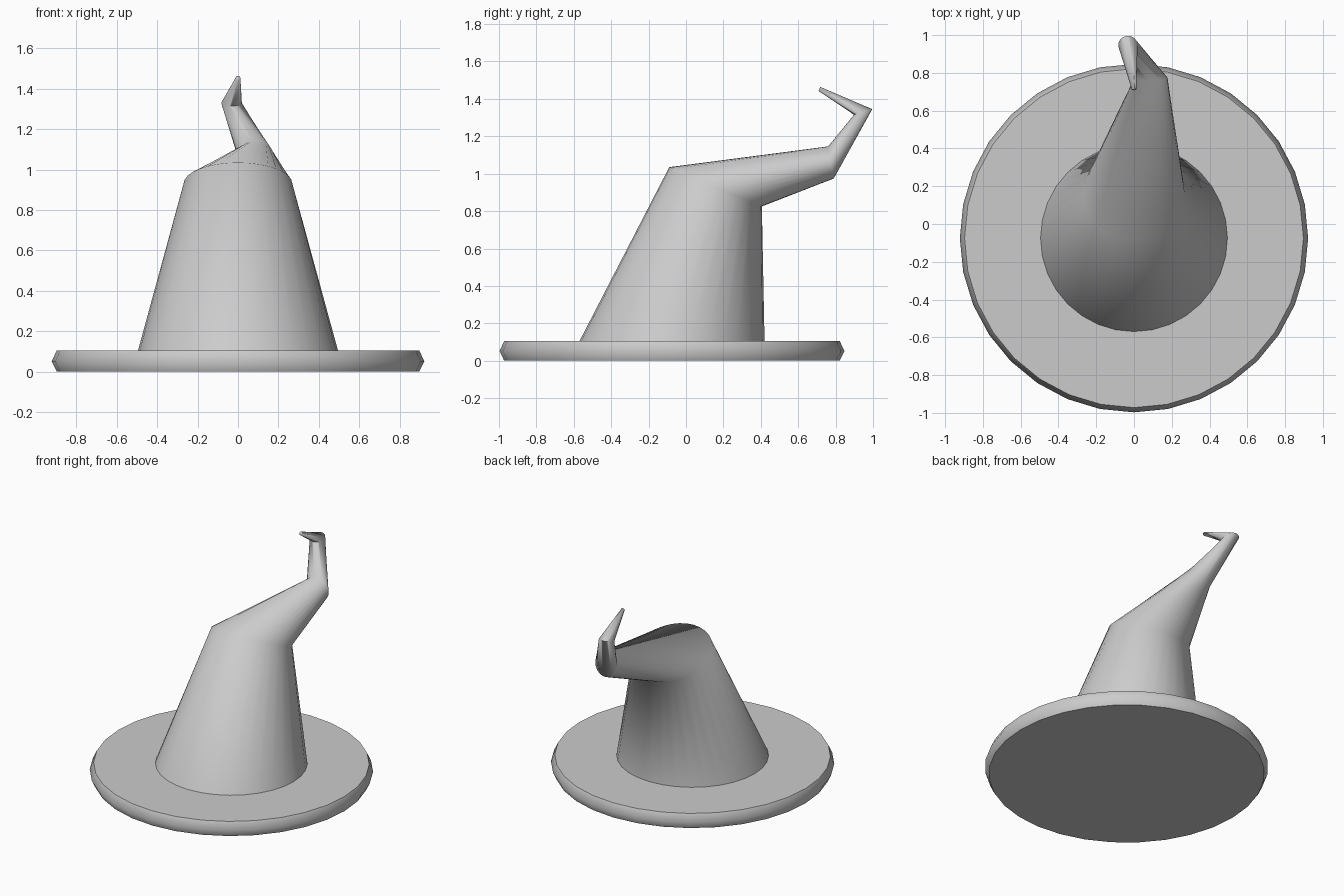
import bpy, bmesh, math
from mathutils import Vector

if "Cube" in bpy.data.objects:
    bpy.data.objects.remove(bpy.data.objects["Cube"])

SIDES = 32


def loft(name, rings, cap_start, smooth_angle):
    """Skin circles; each ring = (centre, radius, tilt of its back point in the YZ plane)."""
    bm = bmesh.new()
    loops = []
    for centre, radius, tilt in rings:
        t = math.radians(tilt)
        side, back = Vector((1, 0, 0)), Vector((0, math.cos(t), math.sin(t)))
        loops.append([bm.verts.new(Vector(centre) + radius * (side * math.cos(a) + back * math.sin(a)))
                      for a in (2 * math.pi * i / SIDES for i in range(SIDES))])
    for lo, hi in zip(loops, loops[1:]):
        for i in range(SIDES):
            j = (i + 1) % SIDES
            bm.faces.new((lo[i], lo[j], hi[j], hi[i]))
    if cap_start:
        bm.faces.new(loops[0][::-1])
    bm.faces.new(loops[-1])
    mesh = bpy.data.meshes.new(name)
    bm.to_mesh(mesh)
    bm.free()
    obj = bpy.data.objects.new(name, mesh)
    bpy.context.collection.objects.link(obj)
    bpy.ops.object.select_all(action='DESELECT')
    obj.select_set(True)
    bpy.context.view_layer.objects.active = obj
    bpy.ops.object.shade_smooth_by_angle(angle=math.radians(smooth_angle))
    return obj


# Flat round brim with a beveled rim
loft("brim", [
    ((0, -0.075, 0.0), 0.897, 0),
    ((0, -0.075, 0.052), 0.922, 0),
    ((0, -0.075, 0.105), 0.897, 0),
], True, 60)

# Crooked crown: wide cone folding backwards, then curling up to the tip
loft("crown", [
    ((0, -0.075, 0.104), 0.495, 0),
    ((0, 0.158, 0.930), 0.269, -23),
    ((0.09, 0.775, 1.060), 0.087, -80),
    ((-0.032, 0.947, 1.330), 0.051, 17),
    ((0, 0.713, 1.453), 0.012, 65),
], False, 89)
